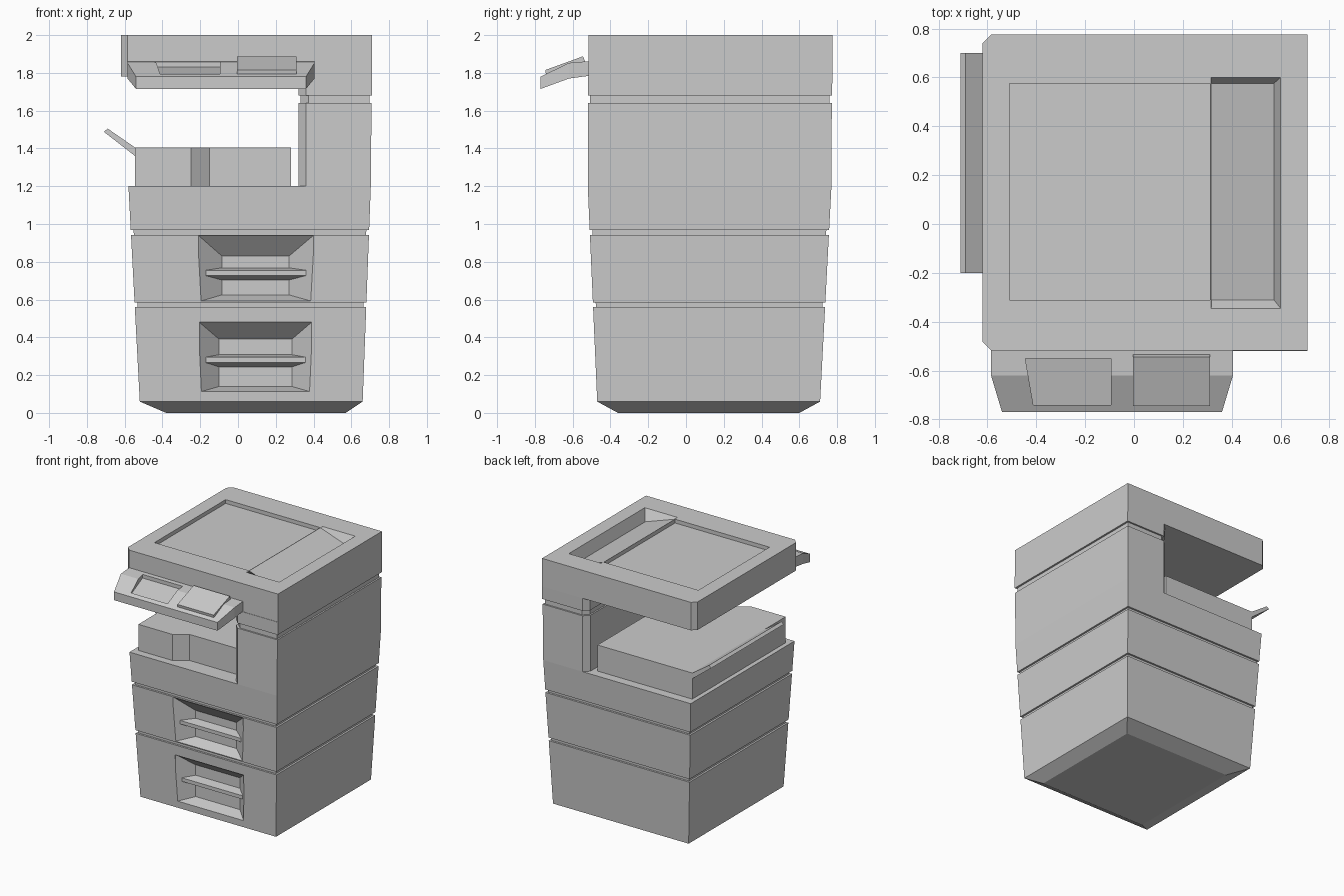
import bpy, bmesh

if "Cube" in bpy.data.objects:
    bpy.data.objects.remove(bpy.data.objects["Cube"])


def loft(name, rings):
    """Skin matching rings of points and cap both ends."""
    bm = bmesh.new()
    vs = [[bm.verts.new(p) for p in r] for r in rings]
    n = len(rings[0])
    for a, b in zip(vs, vs[1:]):
        for i in range(n):
            j = (i + 1) % n
            bm.faces.new((a[i], a[j], b[j], b[i]))
    bm.faces.new(vs[0])
    bm.faces.new(vs[-1])
    bmesh.ops.recalc_face_normals(bm, faces=bm.faces)
    me = bpy.data.meshes.new(name)
    bm.to_mesh(me)
    bm.free()
    ob = bpy.data.objects.new(name, me)
    bpy.context.collection.objects.link(ob)
    return ob


def zrect(z, x0, x1, y0, y1):
    return [(x0, y0, z), (x1, y0, z), (x1, y1, z), (x0, y1, z)]


def yrect(y, x0, x1, z0, z1):
    return [(x0, y, z0), (x1, y, z0), (x1, y, z1), (x0, y, z1)]


def chamfered(z, x0, x1, y0, y1, c):
    """Rectangle with the two left corners cut off."""
    return [(x0 + c, y0, z), (x1, y0, z), (x1, y1, z),
            (x0 + c, y1, z), (x0, y1 - c, z), (x0, y0 + c, z)]


def extrude_y(name, profile, y0, y1):
    return loft(name, [[(x, y, z) for x, z in profile] for y in (y0, y1)])


def extrude_x(name, profile, x0, x1):
    return loft(name, [[(x, y, z) for y, z in profile] for x in (x0, x1)])


def cut(ob, cutter):
    m = ob.modifiers.new("cut", 'BOOLEAN')
    m.operation, m.solver, m.object = 'DIFFERENCE', 'EXACT', cutter
    bpy.context.view_layer.objects.active = ob
    bpy.ops.object.modifier_apply(modifier=m.name)
    bpy.data.objects.remove(cutter)


# Tapered cabinet with two grooves
def side(z, inset=0.0):
    t = (z - 0.06) / 1.14
    return zrect(z, -0.52 - 0.06 * t + inset, 0.66 + 0.043 * t - inset,
                 -0.47 - 0.05 * t + inset, 0.71 + 0.06 * t - inset)


rings = [zrect(0, -0.38, 0.57, -0.36, 0.60), side(0.06)]
for lo, hi in ((0.56, 0.585), (0.943, 0.967)):
    rings += [side(lo), side(lo, 0.015), side(hi, 0.015), side(hi)]
cabinet = loft("cabinet", rings + [side(1.2)])

# Drawer recesses and handle bars: surface y, opening, back wall, bar z
drawers = [("upper", -0.505, (-0.21, 0.40, 0.588, 0.94), (-0.085, 0.27, 0.625, 0.83), 0.70),
           ("lower", -0.483, (-0.205, 0.39, 0.11, 0.48), (-0.10, 0.285, 0.14, 0.39), 0.24)]
for name, y, mouth, back, z in drawers:
    cut(cabinet, loft("recess", [yrect(y - 0.1, *mouth), yrect(y, *mouth),
                                 yrect(y + 0.1, *back)]))
    loft(name + "_drawer_handle", [
        yrect(y + 0.03, -0.17, 0.36, z + 0.027, z + 0.055),
        yrect(y + 0.11, -0.145, 0.335, z, z + 0.07)])


# Side column with groove
def col(z, x1, y1, e=0.0):
    return chamfered(z, 0.32 + e, x1 - e, -0.52 + e, y1 - e, 0.04)


loft("side_column", [col(1.2, 0.703, 0.77), col(1.64, 0.707, 0.772),
                     col(1.64, 0.707, 0.772, 0.012), col(1.68, 0.707, 0.772, 0.012),
                     col(1.68, 0.71, 0.773), col(1.78, 0.71, 0.775)])

# Scanner head with shallow lid recess and sloping trough
head = loft("scanner_head", [chamfered(z, -0.62, 0.71, -0.517, 0.775, 0.035)
                             for z in (1.78, 2.0)])
cut(head, loft("lid_recess", [zrect(z, -0.51, 0.312, -0.31, 0.575) for z in (1.97, 2.05)]))
cut(head, loft("trough", [zrect(2.05, 0.316, 0.60, -0.345, 0.60),
                          zrect(2.0, 0.316, 0.60, -0.345, 0.60),
                          [(0.318, -0.31, 1.998), (0.572, -0.31, 1.91),
                           (0.572, 0.575, 1.91), (0.318, 0.575, 1.998)]]))

# Control panel
panel = loft("control_panel", [yrect(-0.51, -0.585, 0.405, 1.785, 1.862),
                               yrect(-0.62, -0.585, 0.405, 1.77, 1.853),
                               yrect(-0.77, -0.54, 0.36, 1.715, 1.78)])
cut(panel, loft("screen_recess", [yrect(-0.74, -0.412, -0.095, 1.785, 1.92),
                                  yrect(-0.55, -0.445, -0.095, 1.83, 1.92)]))
extrude_x("key_plate", [(-0.74, 1.785), (-0.745, 1.815), (-0.545, 1.888),
                        (-0.535, 1.862), (-0.535, 1.84)], -0.005, 0.31)

# Output tray block with stepped front, and its angled wing
outline = [(-0.545, -0.46), (-0.25, -0.46), (-0.15, -0.39), (0.28, -0.39),
           (0.28, 0.70), (-0.545, 0.70)]
loft("output_tray", [[(x, y, z) for x, y in outline] for z in (1.2, 1.405)])
extrude_y("tray_wing", [(-0.545, 1.36), (-0.545, 1.405), (-0.69, 1.505),
                        (-0.71, 1.488)], -0.20, 0.70)
